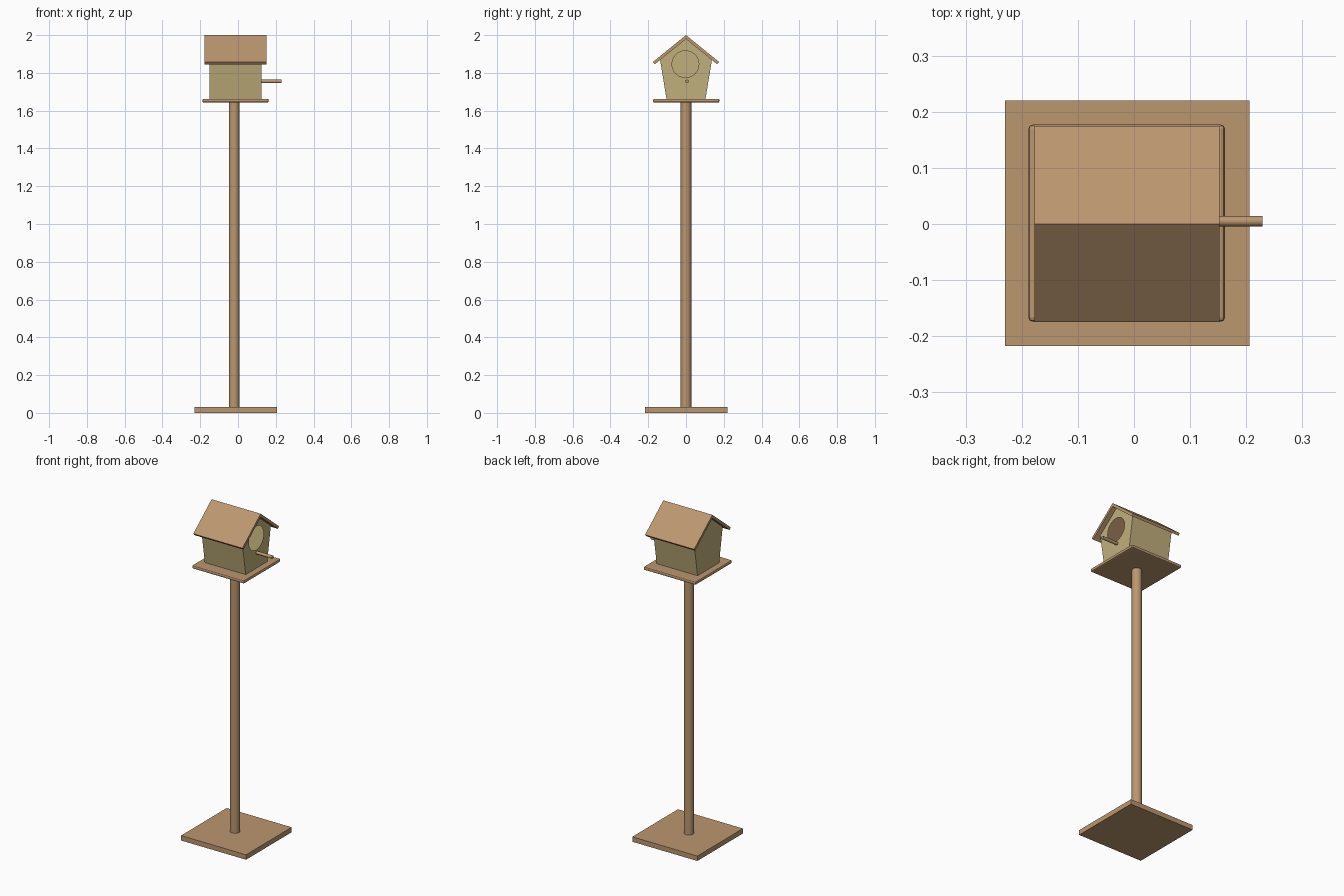
import bpy, bmesh, math
from mathutils import Vector

cube = bpy.data.objects.get("Cube")
if cube:
    bpy.data.objects.remove(cube, do_unlink=True)


def material(name, rgb):
    mat = bpy.data.materials.new(name)
    mat.use_nodes = True
    mat.diffuse_color = (*rgb, 1)
    mat.node_tree.nodes["Principled BSDF"].inputs["Base Color"].default_value = (*rgb, 1)
    return mat


wood = material("warm wood", (0.50, 0.31, 0.16))
paint = material("pale olive wall", (0.53, 0.43, 0.20))


def finish(bm, name, mat, bevel=0):
    mesh = bpy.data.meshes.new(name)
    bm.to_mesh(mesh)
    bm.free()
    mesh.materials.append(mat)
    obj = bpy.data.objects.new(name, mesh)
    bpy.context.collection.objects.link(obj)
    if bevel:
        mod = obj.modifiers.new("rounded edges", "BEVEL")
        mod.width, mod.segments, mod.limit_method = bevel, 2, "ANGLE"
    return obj


def box(name, size, centre, mat, bevel=0):
    bm = bmesh.new()
    bmesh.ops.create_cube(bm, size=1)
    bmesh.ops.scale(bm, vec=size, verts=bm.verts)
    bmesh.ops.translate(bm, vec=centre, verts=bm.verts)
    return finish(bm, name, mat, bevel)


def rod(name, radius, start, end, sides, mat):
    start, end = Vector(start), Vector(end)
    axis = end - start
    bm = bmesh.new()
    bmesh.ops.create_cone(bm, cap_ends=True, segments=sides, radius1=radius,
                          radius2=radius, depth=axis.length)
    bmesh.ops.rotate(bm, matrix=axis.to_track_quat("Z", "Y").to_matrix(), verts=bm.verts)
    bmesh.ops.translate(bm, vec=(start + end) / 2, verts=bm.verts)
    obj = finish(bm, name, mat)
    for poly in obj.data.polygons:
        poly.use_smooth = len(poly.vertices) == 4
    for edge in obj.data.edges:
        a, b = (obj.data.vertices[i].co for i in edge.vertices)
        edge.use_edge_sharp = (a - b).length < axis.length * 0.5
    return obj


# Stand
box("ground_base", (0.436, 0.437, 0.03), (-0.012, 0.0015, 0.015), wood)
rod("pole", 0.028, (-0.02, 0, 0.03), (-0.02, 0, 1.645), 16, wood)
box("platform", (0.35, 0.351, 0.02), (-0.013, 0.0015, 1.653), wood, 0.007)
rod("perch", 0.0095, (0.115, 0.005, 1.755), (0.229, 0.005, 1.755), 12, wood)

# Roof: one folded board extruded along x
run, ridge, eave, thick = 0.175, 2.0, 1.858, 0.016
slope = math.atan2(ridge - eave, run)
low = (run - thick * math.sin(slope), eave - thick * math.cos(slope))
under = ridge - thick / math.cos(slope)
profile = [(-run, eave), (-low[0], low[1]), (0, under), low, (run, eave), (0, ridge)]
bm = bmesh.new()
face = bm.faces.new([bm.verts.new((-0.177, y, z)) for y, z in profile])
move = bmesh.ops.extrude_face_region(bm, geom=[face])
bmesh.ops.translate(bm, vec=(0.329, 0, 0),
                    verts=[v for v in move["geom"] if isinstance(v, bmesh.types.BMVert)])
bmesh.ops.recalc_face_normals(bm, faces=bm.faces)
finish(bm, "roof", wood)

# House: thin outward-facing walls, open under the roof, entrance hole in +x wall
back, front, bottom = -0.15, 0.124, 1.66
top = under - 0.137 * math.tan(slope)
outline = [(-0.103, bottom), (0.103, bottom), (0.137, top), (0, under), (-0.137, top)]
bm = bmesh.new()
ring_f = [bm.verts.new((front, y, z)) for y, z in outline]
ring_b = [bm.verts.new((back, y, z)) for y, z in outline]
bm.faces.new(ring_b[::-1])
for a, b in ((0, 1), (1, 2), (4, 0)):
    bm.faces.new((ring_b[a], ring_b[b], ring_f[b], ring_f[a]))
hole = []
for i in range(32):
    t = math.tau * i / 32
    hole.append(bm.verts.new((front, -0.003 + 0.071 * math.cos(t), 1.846 + 0.071 * math.sin(t))))
edges = []
for loop in (ring_f, hole):
    for a, b in zip(loop, loop[1:] + loop[:1]):
        edges.append(bm.edges.get((a, b)) or bm.edges.new((a, b)))
bmesh.ops.triangle_fill(bm, use_beauty=True, edges=edges, normal=(1, 0, 0))
bm.normal_update()
centre = Vector(((front + back) / 2, 0, 1.8))
for f in bm.faces:
    if f.normal.dot(f.calc_center_median() - centre) < 0:
        f.normal_flip()
finish(bm, "house_walls", paint)
